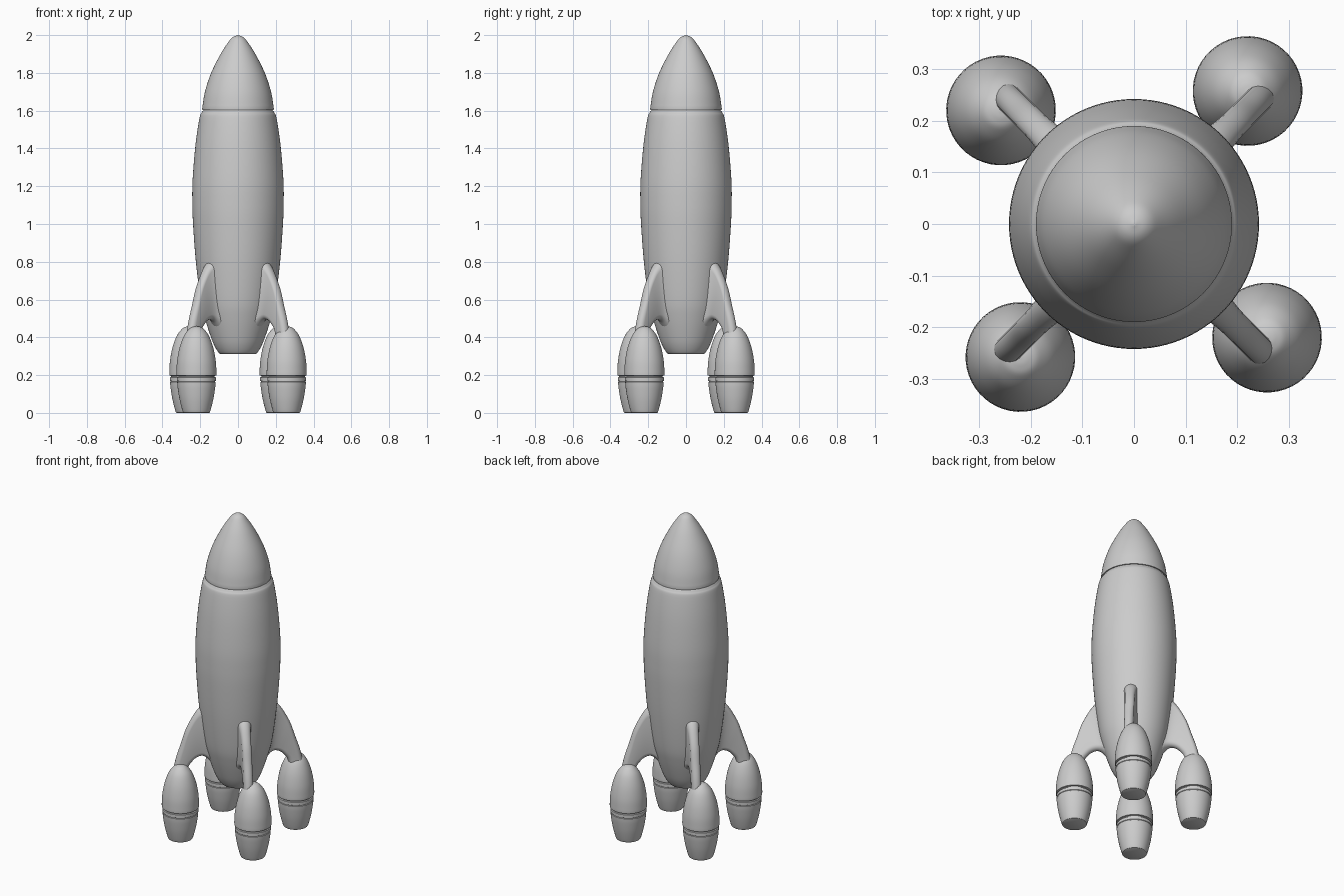
import bpy, bmesh, math
from mathutils import Vector, Matrix

cube = bpy.data.objects.get("Cube")
if cube:
    bpy.data.objects.remove(cube, do_unlink=True)

grey = bpy.data.materials.new("plain grey")
grey.diffuse_color = (0.6, 0.6, 0.6, 1)
grey.use_nodes = True
grey.node_tree.nodes["Principled BSDF"].inputs["Base Color"].default_value = (0.6, 0.6, 0.6, 1)


def smooth_path(points, steps=5):
    """Catmull-Rom samples through the given points (any dimension)."""
    pts = [Vector(p) for p in points]
    pts = [2 * pts[0] - pts[1]] + pts + [2 * pts[-1] - pts[-2]]
    out = []
    for a, b, c, d in zip(pts, pts[1:], pts[2:], pts[3:]):
        for i in range(steps):
            t = i / steps
            out.append(0.5 * (2 * b + (c - a) * t + (2 * a - 5 * b + 4 * c - d) * t ** 2
                              + (3 * b - a - 3 * c + d) * t ** 3))
    return out + [pts[-2]]


def loft(name, rings, matrix=None):
    """Skin a closed solid over rings of equal length."""
    bm = bmesh.new()
    loops = [[bm.verts.new(p) for p in ring] for ring in rings]
    n = len(loops[0])
    for low, high in zip(loops, loops[1:]):
        for i in range(n):
            j = (i + 1) % n
            bm.faces.new((low[i], low[j], high[j], high[i]))
    bm.faces.new(loops[0][::-1])
    bm.faces.new(loops[-1])
    bmesh.ops.remove_doubles(bm, verts=bm.verts, dist=0.00005)
    bmesh.ops.recalc_face_normals(bm, faces=bm.faces)
    mesh = bpy.data.meshes.new(name)
    bm.to_mesh(mesh)
    bm.free()
    mesh.materials.append(grey)
    obj = bpy.data.objects.new(name, mesh)
    bpy.context.collection.objects.link(obj)
    if matrix:
        obj.matrix_world = matrix
    bpy.ops.object.select_all(action='DESELECT')
    obj.select_set(True)
    bpy.context.view_layer.objects.active = obj
    bpy.ops.object.shade_smooth_by_angle(angle=math.radians(35))
    return obj


def lathe(name, runs, sides=64, matrix=None):
    """Revolve smooth (radius, height) runs; joints between runs stay sharp."""
    profile = [p for run in runs for p in smooth_path(run)]
    turns = [2 * math.pi * i / sides for i in range(sides)]
    rings = [[(max(r, 0) * math.cos(a), max(r, 0) * math.sin(a), z) for a in turns]
             for r, z in profile]
    return loft(name, rings, matrix)


# Fuselage with a flat tail and a rounded shoulder
lathe("fuselage", [[(.085, .312), (.1, .316), (.122, .35), (.143, .4), (.175, .5), (.198, .6),
                    (.223, .8), (.238, 1.0), (.242, 1.12), (.24, 1.24), (.225, 1.42),
                    (.204, 1.56), (.192, 1.59), (.178, 1.61)]], 96)

# Nose cone with a small overhanging lip
lathe("nose_cone", [[(.17, 1.604), (.189, 1.604)],
                    [(.19, 1.61), (.175, 1.7), (.142, 1.8), (.092, 1.9),
                     (.05, 1.965), (.027, 1.99), (0, 2.0)]], 96)

# Fin stations: outer edge r, z, inner edge r, z, half thickness
stations = [(.14, .88, .10, .38, .06), (.205, .81, .16, .455, .042),
            (.238, .775, .185, .483, .032), (.267, .73, .21, .494, .028),
            (.302, .66, .24, .486, .027), (.33, .575, .265, .464, .027),
            (.358, .49, .287, .43, .027), (.376, .41, .30, .36, .027)]


def fin_ring(station, corner=8):
    """Rounded slab section between the outer and inner edge."""
    ro, zo, ri, zi, h = station
    outer, inner = Vector((ro, 0, zo)), Vector((ri, 0, zi))
    along = (outer - inner).normalized()
    side = Vector((0, 1, 0))
    ring = []
    for centre, start in ((outer - along * h, -90), (inner + along * h, 90)):
        for i in range(corner + 1):
            a = math.radians(start + 180 * i / corner)
            ring.append(centre + along * h * math.cos(a) + side * h * math.sin(a))
    return ring


fin_rings = [fin_ring(s) for s in smooth_path(stations)]

# Pod: tapered base, recessed band, domed top
pod_runs = [[(.066, 0), (.073, .008), (.089, .07), (.099, .13), (.102, .163)],
            [(.099, .165), (.1, .168)],
            [(.103, .17), (.103, .188)],
            [(.096, .19), (.096, .196)],
            [(.106, .198), (.106, .22), (.102, .28), (.088, .35),
             (.065, .41), (.038, .445), (.018, .456), (0, .459)]]

for i, label in enumerate(("back_left", "back_right", "front_right", "front_left")):
    fin_turn = Matrix.Rotation(math.radians(45 + 90 * i), 4, 'Z')
    pod_turn = Matrix.Rotation(math.radians(49.5 + 90 * i), 4, 'Z')
    loft("fin_" + label, fin_rings, fin_turn)
    lathe("pod_" + label, pod_runs, 48, pod_turn @ Matrix.Translation((.339, 0, 0)))
